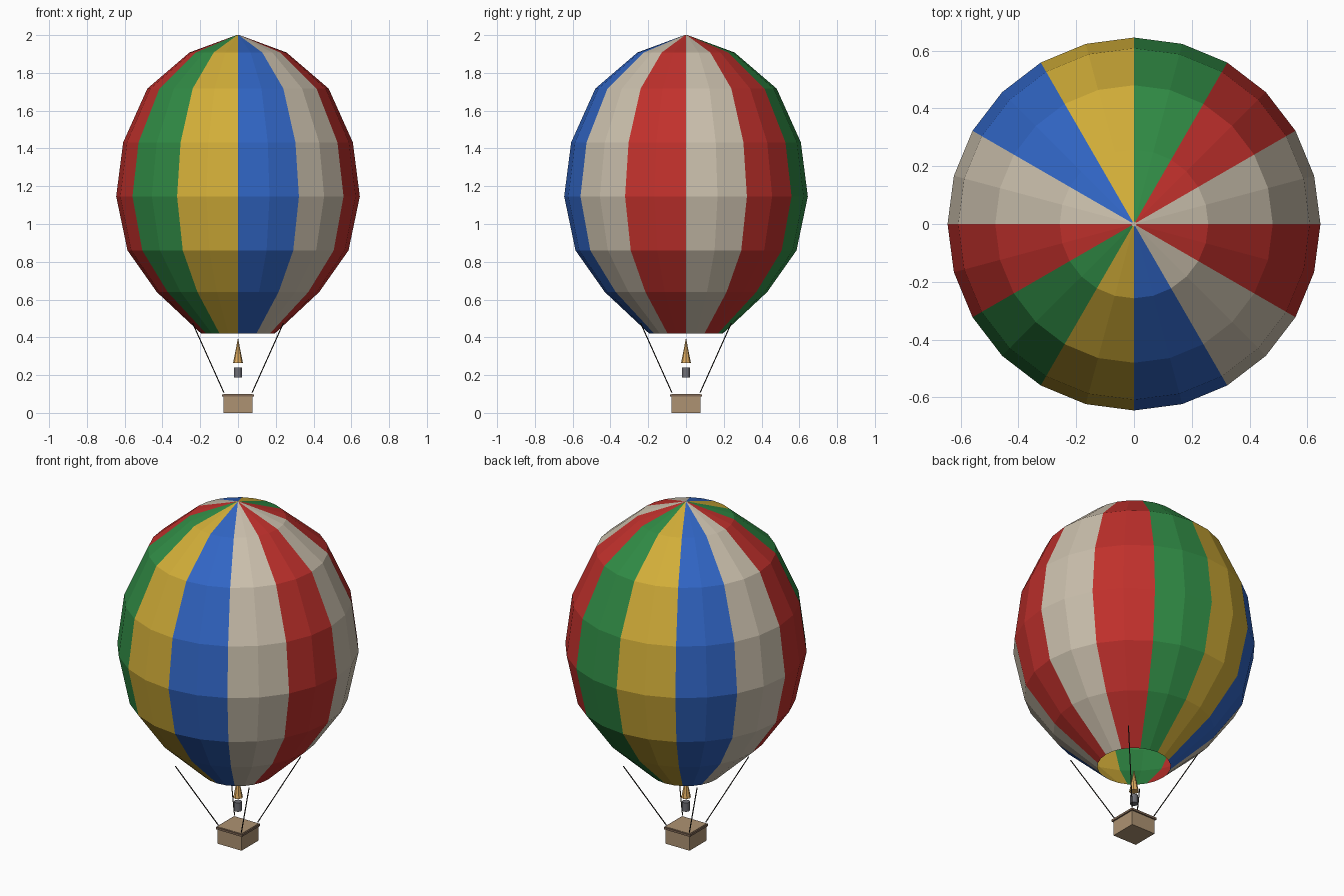
import bpy, bmesh
from math import sin, cos, pi
from mathutils import Vector

if "Cube" in bpy.data.objects:
    bpy.data.objects.remove(bpy.data.objects["Cube"])


def material(name, rgb):
    m = bpy.data.materials.new(name)
    m.diffuse_color = (*rgb, 1)
    m.use_nodes = True
    m.node_tree.nodes["Principled BSDF"].inputs["Base Color"].default_value = m.diffuse_color
    return m


def finish(name, bm, mats):
    me = bpy.data.meshes.new(name)
    bmesh.ops.recalc_face_normals(bm, faces=bm.faces)
    bm.to_mesh(me)
    bm.free()
    for m in mats:
        me.materials.append(m)
    ob = bpy.data.objects.new(name, me)
    bpy.context.collection.objects.link(ob)
    return ob


def box(name, sx, sy, z0, z1, mat):
    bm = bmesh.new()
    bmesh.ops.create_cube(bm, size=1)
    for v in bm.verts:
        v.co = Vector((v.co.x * sx, v.co.y * sy, z0 + (v.co.z + 0.5) * (z1 - z0)))
    return finish(name, bm, [mat])


def rod(name, a, b, r1, r2, sides, mat):
    a, b = Vector(a), Vector(b)
    bm = bmesh.new()
    bmesh.ops.create_cone(bm, cap_ends=True, segments=sides,
                          radius1=r1, radius2=r2, depth=(b - a).length)
    ob = finish(name, bm, [mat])
    ob.location = (a + b) / 2
    ob.rotation_mode = 'QUATERNION'
    ob.rotation_quaternion = (b - a).to_track_quat('Z', 'Y')
    return ob


cream = material("cream", (0.60, 0.53, 0.42))
red = material("red", (0.53, 0.03, 0.025))
green = material("green", (0.03, 0.26, 0.06))
yellow = material("yellow", (0.64, 0.42, 0.04))
blue = material("blue", (0.03, 0.13, 0.55))
wicker = material("wicker", (0.42, 0.29, 0.17))
rim = material("rim", (0.22, 0.14, 0.09))
dark = material("rope", (0.03, 0.025, 0.02))
metal = material("metal", (0.16, 0.16, 0.18))
flame = material("flame", (0.75, 0.42, 0.12))

# Envelope: 24-sided open shell, 12 striped gores of two faces each
SIDES = 24
profile = [(0.195, 0.42), (0.43, 0.64), (0.585, 0.86), (0.645, 1.146),
           (0.608, 1.432), (0.48, 1.717), (0.257, 1.908), (0.008, 2.0)]
bm = bmesh.new()
rings = [[bm.verts.new((r * cos(2 * pi * i / SIDES), r * sin(2 * pi * i / SIDES), z))
          for i in range(SIDES)] for r, z in profile]
for lo, hi in zip(rings, rings[1:]):
    for i in range(SIDES):
        j = (i + 1) % SIDES
        bm.faces.new((lo[i], lo[j], hi[j], hi[i])).material_index = (i // 2) % 5
bm.faces.new(rings[-1])
finish("envelope", bm, [cream, red, green, yellow, blue])

# Basket with overhanging rim
box("basket", 0.155, 0.155, 0.0, 0.088, wicker)
box("basket_rim", 0.17, 0.17, 0.086, 0.098, rim)
box("basket_top", 0.155, 0.155, 0.09, 0.1, wicker)

# Burner and flame
rod("burner", (0, 0, 0.188), (0, 0, 0.24), 0.021, 0.021, 12, metal)
rod("flame", (0, 0, 0.265), (0, 0, 0.397), 0.026, 0.0, 8, flame)

# Four splayed ropes at the basket corners
for sx in (-1, 1):
    for sy in (-1, 1):
        rod("rope", (0.075 * sx, 0.075 * sy, 0.108), (0.24 * sx, 0.24 * sy, 0.475),
            0.003, 0.003, 6, dark)
